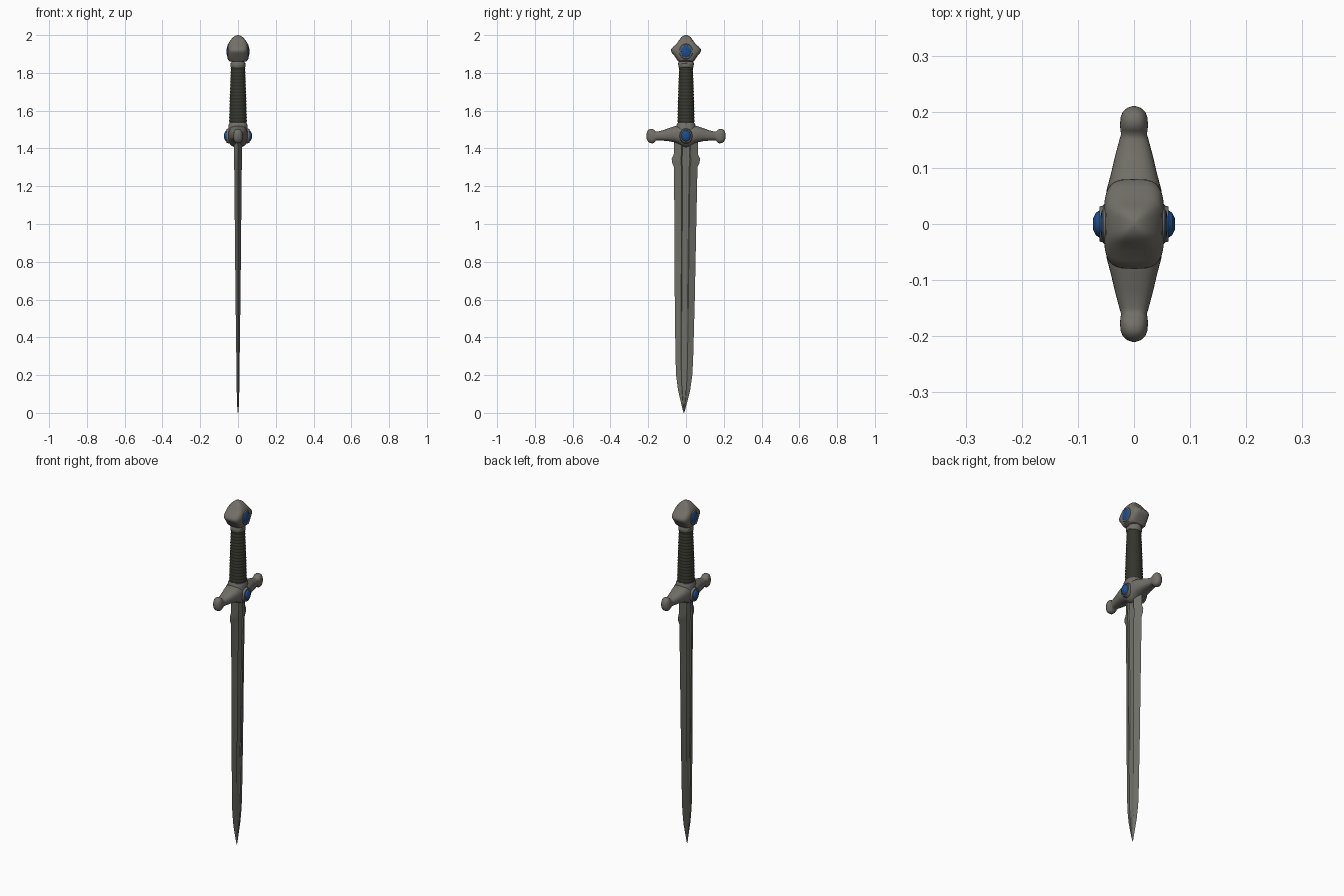
import bpy, bmesh, math
from mathutils import Vector

if "Cube" in bpy.data.objects:
    bpy.data.objects.remove(bpy.data.objects["Cube"])


def material(name, rgb):
    m = bpy.data.materials.new(name)
    m.diffuse_color = (*rgb, 1)
    m.use_nodes = True
    m.node_tree.nodes["Principled BSDF"].inputs["Base Color"].default_value = m.diffuse_color
    return m


STEEL = material("blade steel", (0.165, 0.165, 0.145))
METAL = material("hilt metal", (0.17, 0.16, 0.14))
LEATHER = material("grip leather", (0.035, 0.036, 0.026))
BLUE = material("blue gem", (0.012, 0.075, 0.27))


def loft(name, rings, mat, angle=35):
    """Skin a list of equal-length closed rings and cap both ends."""
    bm = bmesh.new()
    vs = [[bm.verts.new(p) for p in r] for r in rings]
    n = len(vs[0])
    for a, b in zip(vs, vs[1:]):
        for i in range(n):
            j = (i + 1) % n
            bm.faces.new((a[i], a[j], b[j], b[i]))
    bm.faces.new(vs[0])
    bm.faces.new(vs[-1])
    bmesh.ops.recalc_face_normals(bm, faces=bm.faces)
    me = bpy.data.meshes.new(name)
    bm.to_mesh(me)
    bm.free()
    me.materials.append(mat)
    ob = bpy.data.objects.new(name, me)
    bpy.context.collection.objects.link(ob)
    bpy.ops.object.select_all(action='DESELECT')
    ob.select_set(True)
    bpy.context.view_layer.objects.active = ob
    bpy.ops.object.shade_smooth_by_angle(angle=math.radians(angle))
    return ob


def oval(a, b, power=2.0, n=32):
    """Superellipse outline with half sizes a and b."""
    pts = []
    for i in range(n):
        t = 2 * math.pi * i / n
        c, s = math.cos(t), math.sin(t)
        pts.append((a * math.copysign(abs(c) ** (2 / power), c),
                    b * math.copysign(abs(s) ** (2 / power), s)))
    return pts


def loft_z(name, rows, mat, power=2.0, angle=35):
    return loft(name, [[(x, y, z) for x, y in oval(rx, ry, power)]
                       for z, rx, ry in rows], mat, angle)


# Blade: fullered section, tapering in width and thickness, leaning very slightly
section = [(-1, 0), (-.45, .85), (-.36, 1), (-.28, .7), (0, .55), (.28, .7), (.36, 1), (.45, .85),
           (1, 0), (.45, -.85), (.36, -1), (.28, -.7), (0, -.55), (-.28, -.7), (-.36, -1), (-.45, -.85)]
rows = [(1.46, .064, .022), (1.37, .064, .022), (1.345, .075, .021), (1.325, .073, .021),
        (1.30, .062, .020), (1.0, .058, .017), (.6, .053, .013), (.3, .047, .009),
        (.2, .043, .008), (.12, .032, .007), (.05, .015, .005), (.015, .006, .003), (0, .001, .001)]
loft("blade", [[(x * t, y * w - .011 * (1.46 - z) / 1.46, z) for y, x in section]
               for z, w, t in rows], STEEL, 20)

# Crossguard: lofted along y with swollen centre and knob ends
half = [(0, .052, 1.405, 1.520), (.02, .052, 1.412, 1.521), (.04, .051, 1.425, 1.521),
        (.06, .049, 1.432, 1.518), (.09, .041, 1.438, 1.508), (.12, .034, 1.441, 1.497),
        (.15, .026, 1.443, 1.489), (.160, .023, 1.441, 1.489), (.166, .024, 1.432, 1.496),
        (.176, .025, 1.427, 1.503), (.190, .024, 1.428, 1.504), (.200, .020, 1.435, 1.498),
        (.207, .012, 1.447, 1.486), (.210, .003, 1.463, 1.471)]
rows = [(-y, *r) for y, *r in reversed(half[1:])] + half
loft("crossguard", [[(x, y, (lo + hi) / 2 + z) for x, z in oval(rx, (hi - lo) / 2, 2.5)]
                    for y, rx, lo, hi in rows], METAL, 50)

# Collar between guard and grip
loft_z("grip_collar", [(1.49, .050, .052), (1.525, .050, .050), (1.535, .045, .045)], METAL, 2.5)

# Grip: tapering, with wrapped leather ribs
rows = []
RIBS = 18
for i in range(RIBS * 4 + 1):
    t = i / (RIBS * 4)
    r = .046 - .009 * t ** 1.4 + .0016 * math.sin(2 * math.pi * i / 4)
    rows.append((1.525 + .31 * t, r, r * .97))
loft_z("grip", rows, LEATHER, angle=60)

# Pommel neck ring and wide-shouldered pommel
loft_z("pommel_neck", [(1.825, .034, .036), (1.832, .040, .040), (1.85, .040, .042),
                       (1.858, .034, .038), (1.88, .034, .038)], METAL)
loft_z("pommel", [(1.860, .042, .040), (1.868, .052, .047), (1.89, .054, .061), (1.905, .054, .074),
                  (1.916, .054, .080), (1.926, .054, .078), (1.94, .053, .066), (1.957, .050, .048),
                  (1.975, .038, .035), (1.988, .027, .026), (1.996, .015, .016), (2.0, .004, .005)],
       METAL, 3.6, 40)


def jewel(label, side, zc, x0, x1, rim, gem):
    """Raised metal setting with a domed blue stone, on one x side."""
    def stack(rows):
        return [[(side * x, y, zc + z) for y, z in oval(ry, rz)] for x, ry, rz in rows]
    (ry, rz), (gy, gz) = rim, gem
    d = x1 - x0
    loft(label + "_setting", stack([(x0 - .02, ry * 1.15, rz * 1.15), (x0, ry * 1.12, rz * 1.12),
                                    (x0 + d * .55, ry, rz), (x0 + d * .55, gy, gz),
                                    (x0 + d * .3, gy * .9, gz * .9)]), METAL)
    loft(label + "_gem", stack([(x0, gy, gz), (x0 + d * .5, gy, gz), (x0 + d * .8, gy * .8, gz * .8),
                                (x0 + d, gy * .4, gz * .4)]), BLUE, 20)


# Blue stones on both faces of pommel and guard
for side, word in ((1, "right"), (-1, "left")):
    jewel("pommel_" + word, side, 1.913, .049, .060, (.034, .038), (.028, .032))
    jewel("guard_" + word, side, 1.466, .048, .073, (.031, .036), (.025, .030))
